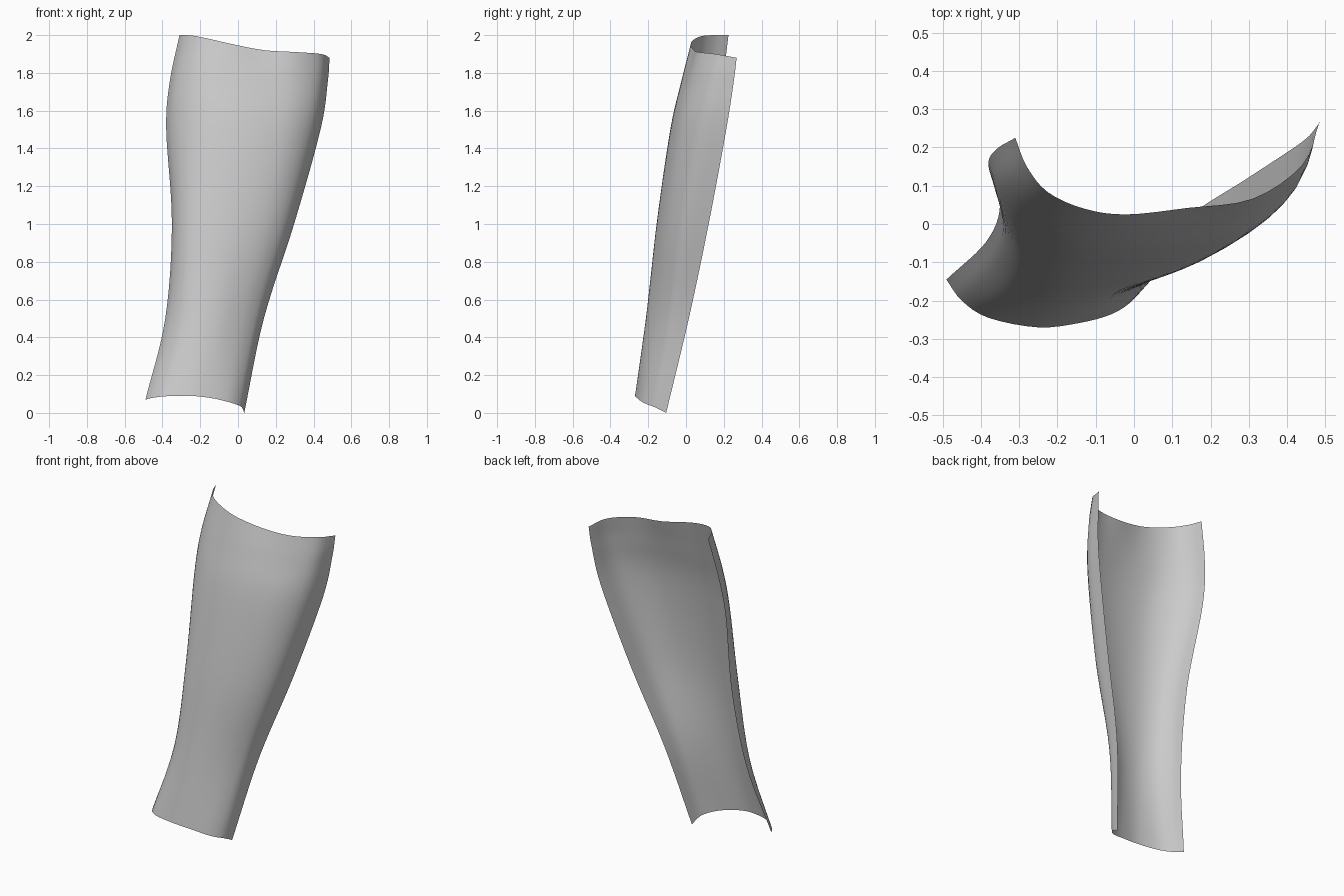
import bpy
from mathutils import Vector

if "Cube" in bpy.data.objects:
    bpy.data.objects.remove(bpy.data.objects["Cube"])

# Cross-sections of the shell from bottom to top: (x, y) from left edge to right edge
BOTTOM_Z = [.07, .08, .088, .09, .078, .06, .045, .03, 0]
TOP_Z = [2, 2, 1.995, 1.975, 1.95, 1.92, 1.91, 1.9, 1.88]
SECTIONS = [
    (BOTTOM_Z, [(-.49, -.145), (-.45, -.2), (-.38, -.245), (-.25, -.27), (-.14, -.258),
                (-.06, -.236), (-.01, -.205), (.02, -.165), (.033, -.105)]),
    ([.5] * 9, [(-.385, -.045), (-.36, -.11), (-.305, -.175), (-.21, -.21), (-.1, -.205),
                (0, -.168), (.07, -.125), (.115, -.075), (.137, .015)]),
    ([1] * 9, [(-.35, .05), (-.335, -.025), (-.285, -.1), (-.19, -.145), (-.06, -.155),
               (.08, -.132), (.195, -.085), (.27, -.01), (.297, .12)]),
    ([1.5] * 9, [(-.38, .15), (-.35, .07), (-.29, -.005), (-.18, -.065), (-.04, -.083),
                 (.13, -.07), (.29, -.025), (.4, .07), (.437, .213)]),
    ([1.75] * 9, [(-.362, .193), (-.332, .11), (-.27, .04), (-.17, -.01), (-.03, -.026),
                  (.14, -.01), (.31, .03), (.435, .12), (.475, .252)]),
    (TOP_Z, [(-.31, .225), (-.28, .15), (-.225, .083), (-.13, .04), (-.02, .025),
             (.14, .042), (.31, .066), (.44, .155), (.485, .268)]),
]


def smooth_line(pts, steps):
    """Catmull-Rom curve through the points, with extrapolated ends."""
    p = [2 * pts[0] - pts[1]] + pts + [2 * pts[-1] - pts[-2]]
    out = []
    for i in range(1, len(p) - 2):
        a, b, c, d = p[i - 1:i + 3]
        for s in range(steps):
            t = s / steps
            out.append(.5 * (2 * b + (c - a) * t + (2 * a - 5 * b + 4 * c - d) * t ** 2
                             + (3 * b - a - 3 * c + d) * t ** 3))
    return out + [pts[-1].copy()]


# Curved open shell: smooth each section, then loft along the height
rows = [smooth_line([Vector((x, y, z)) for (x, y), z in zip(xy, zs)], 4)
        for zs, xy in SECTIONS]
columns = [smooth_line(list(col), 6) for col in zip(*rows)]
n = len(columns[0])
verts = [v for col in columns for v in col]
faces = [(i * n + j, (i + 1) * n + j, (i + 1) * n + j + 1, i * n + j + 1)
         for i in range(len(columns) - 1) for j in range(n - 1)]

mesh = bpy.data.meshes.new("shin_guard_shell")
mesh.from_pydata(verts, [], faces)
mesh.update()
shell = bpy.data.objects.new("shin_guard_shell", mesh)
bpy.context.collection.objects.link(shell)
for poly in mesh.polygons:
    poly.use_smooth = True
